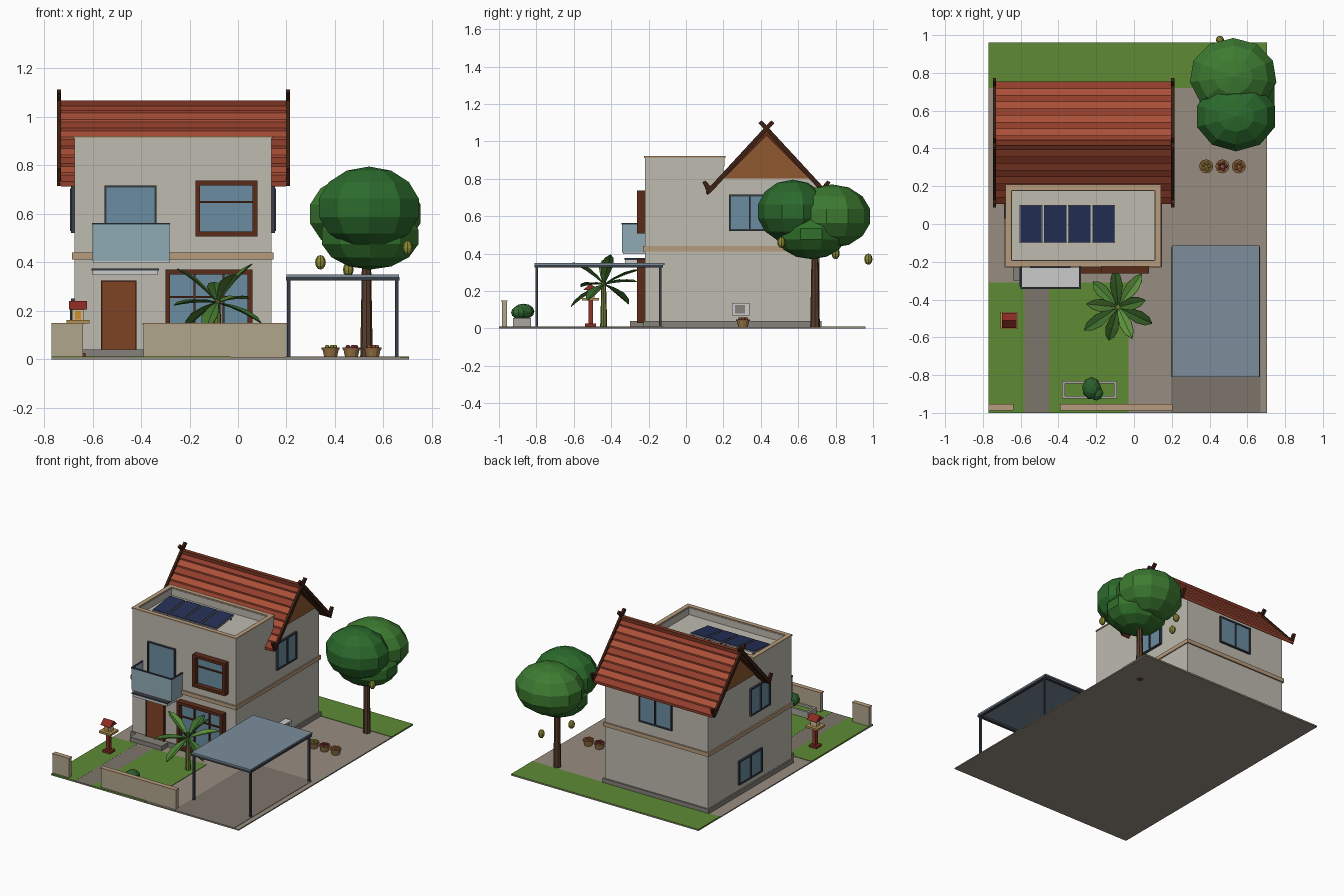
import bpy, bmesh, random
from math import sin, cos, pi, radians
from mathutils import Matrix, Vector

if "Cube" in bpy.data.objects:
    bpy.data.objects.remove(bpy.data.objects["Cube"])

random.seed(4)
mats = {}

def mat(hexcol):
    if hexcol not in mats:
        m = bpy.data.materials.new("mat_" + hexcol)
        c = [int(hexcol[i:i + 2], 16) / 255 for i in (0, 2, 4)]
        m.diffuse_color = [v ** 2.2 for v in c] + [1]
        m.use_nodes = True
        m.node_tree.nodes["Principled BSDF"].inputs["Base Color"].default_value = m.diffuse_color
        mats[hexcol] = m
    return mats[hexcol]

WALL, TRIM, PLINTH, BROWN, DARK = "BDB9AE", "B59A7C", "85807A", "5A3020", "3A4048"
GLASS, GREEN, PAVE, WHITE = "6A8CA0", "5F8A38", "968C80", "C4C6C8"

def finish(name, bm, col):
    bmesh.ops.recalc_face_normals(bm, faces=bm.faces)
    me = bpy.data.meshes.new(name)
    bm.to_mesh(me)
    bm.free()
    me.materials.append(mat(col))
    ob = bpy.data.objects.new(name, me)
    bpy.context.collection.objects.link(ob)
    return ob

def boxes(name, col, *specs, M=Matrix()):
    """Boxes given as (x0, x1, y0, y1, z0, z1) in one object."""
    bm = bmesh.new()
    for x0, x1, y0, y1, z0, z1 in specs:
        T = Matrix.Translation(((x0 + x1) / 2, (y0 + y1) / 2, (z0 + z1) / 2))
        bmesh.ops.create_cube(bm, size=1, matrix=M @ T @ Matrix.Diagonal((x1 - x0, y1 - y0, z1 - z0, 1)))
    return finish(name, bm, col)

def prism(name, col, pts, x0, x1):
    """Outline in (y, z) extruded along x."""
    bm = bmesh.new()
    f = bm.faces.new([bm.verts.new((x0, y, z)) for y, z in pts])
    r = bmesh.ops.extrude_face_region(bm, geom=[f])
    bmesh.ops.translate(bm, vec=(x1 - x0, 0, 0), verts=[v for v in r["geom"] if isinstance(v, bmesh.types.BMVert)])
    return finish(name, bm, col)

def ball(name, col, loc, rad, seg=10, rings=7):
    bm = bmesh.new()
    bmesh.ops.create_uvsphere(bm, u_segments=seg, v_segments=rings, radius=1,
                              matrix=Matrix.Translation(loc) @ Matrix.Diagonal((*rad, 1)))
    return finish(name, bm, col)

def cone(name, col, x, y, z0, z1, r0, r1, seg=10):
    bm = bmesh.new()
    bmesh.ops.create_cone(bm, cap_ends=True, segments=seg, radius1=r0, radius2=r1, depth=z1 - z0,
                          matrix=Matrix.Translation((x, y, (z0 + z1) / 2)))
    return finish(name, bm, col)

def ring(x0, x1, y0, y1, z0, z1, t):
    return [(x0, x1, y0, y0 + t, z0, z1), (x0, x1, y1 - t, y1, z0, z1),
            (x0, x0 + t, y0 + t, y1 - t, z0, z1), (x1 - t, x1, y0 + t, y1 - t, z0, z1)]

def window(name, x, y, turn, w, z0, z1, d, t, col, vert=(), horiz=()):
    """Frame, glazing bars and pane on a wall; local -y points outward."""
    M = Matrix.Translation((x, y, 0)) @ Matrix.Rotation(radians(turn), 4, 'Z')
    h = w / 2
    parts = [(-h, -h + t, -d, 0, z0, z1), (h - t, h, -d, 0, z0, z1),
             (-h + t, h - t, -d, 0, z0, z0 + t), (-h + t, h - t, -d, 0, z1 - t, z1)]
    parts += [(v - .004, v + .004, -.018, 0, z0 + t, z1 - t) for v in vert]
    parts += [(-h + t, h - t, -.018, 0, v - .004, v + .004) for v in horiz]
    boxes(name + "_frame", col, *parts, M=M)
    boxes(name + "_pane", GLASS, (-h + t, h - t, -.008, .002, z0 + t, z1 - t), M=M)

# Ground, lawns, path and driveway
boxes("paving", PAVE, (-.77, .705, -1, .96, 0, .008))
boxes("lawns", GREEN, (-.77, -.58, -1, -.31, .0005, .011), (-.45, -.03, -1, -.31, .0005, .011),
      (-.77, .705, .72, .96, .0005, .011))
boxes("path", "7C746A", (-.58, -.45, -1, -.32, .0005, .0105))
boxes("driveway", "7C746A", (.195, .67, -1, -.12, .0005, .0105))

# House walls
boxes("plinth", PLINTH, (-.685, .148, -.228, .725, .005, .04))
boxes("front_block", WALL, (-.675, .138, -.22, .2, .01, .865))
boxes("parapet", WALL, *ring(-.675, .138, -.22, .205, .865, .913, .03))
boxes("parapet_cap", TRIM, *ring(-.68, .143, -.225, .21, .912, .921, .032))
prism("rear_block", WALL, [(.19, .01), (.715, .01), (.715, .745), (.43, 1.03), (.19, .79)], -.675, .138)
boxes("wall_band", TRIM, (-.685, .146, -.23, .725, .412, .44))
for side, x in (("left", -.677), ("right", .14)):
    prism("gable_" + side, "8E5A34", [(.19, .8), (.67, .8), (.43, 1.04)], x - .006, x + .006)

# Gable roof: stepped tile courses on both slopes
prism("roof_deck", BROWN, [(.112, .722), (.43, 1.05), (.748, .722), (.748, .712), (.43, 1.03), (.112, .712)], -.73, .198)
N = 9
for s, side in ((-1, "front"), (1, "back")):
    for i in range(N):
        a, b = i / N * .32, (i + 1) / N * .32 + .004
        za, zb = 1.055 - a * 1.03, 1.055 - b * 1.03
        prism(f"tiles_{side}_{i}", "A8503A" if i % 2 else "90402F",
              [(.43 + s * a, za), (.43 + s * b, zb + .012), (.43 + s * b, zb - .006), (.43 + s * a, za - .008)], -.735, .2)
    # Bargeboards with crossed finials and upturned tips
    for x in (-.747, .197):
        outline = [(-.025, 1.112), (.3, .76), (.325, .79), (.342, .782), (.312, .715), (.29, .733), (-.043, 1.098)]
        prism(f"bargeboard_{side}", "40241A", [(.43 + s * d, z) for d, z in outline], x, x + .017)
boxes("ridge_cap", "7A3828", (-.735, .2, .415, .445, 1.045, 1.068))

# Solar panels on the flat roof
for i in range(4):
    M = Matrix.Translation((-.545 + i * .128, 0, .886)) @ Matrix.Rotation(radians(7), 4, 'X')
    boxes(f"solar_frame_{i}", "8A8E94", (-.06, .06, -.1, .1, -.006, .003), M=M)
    boxes(f"solar_cells_{i}", "2A3358", (-.056, .056, -.096, .096, 0, .006), M=M)
    boxes(f"solar_legs_{i}", DARK, *[(x - .004, x + .004, .08, .088, .86, .894) for x in (-.59 + i * .128, -.5 + i * .128)])

# Windows
window("front_upper_window", -.048, -.22, 0, .256, .507, .737, .043, .02, BROWN, horiz=(.648,))
window("front_lower_window", -.12, -.22, 0, .36, .03, .37, .043, .02, BROWN, vert=(-.06, .06), horiz=(.257,))
window("balcony_door", -.443, -.22, 0, .215, .41, .717, .014, .008, DARK)
window("right_window", .138, .34, 90, .22, .52, .715, .014, .01, DARK, vert=(0,))
window("left_upper_window", -.675, .14, -90, .22, .52, .715, .014, .01, DARK, vert=(0,))
window("left_lower_window", -.675, .25, -90, .26, .08, .25, .014, .01, DARK, vert=(0,))
window("back_window", -.265, .715, 180, .26, .52, .715, .014, .01, DARK, vert=(0,))

# Entrance and balcony
boxes("door_step", PLINTH, (-.64, -.39, -.3, -.22, .005, .04))
boxes("door_frame", "4A2A1C", (-.565, -.558, -.235, -.22, .04, .325), (-.425, -.418, -.235, -.22, .04, .325),
      (-.558, -.425, -.235, -.22, .318, .325))
boxes("door", "7E4528", (-.558, -.425, -.23, -.22, .04, .318))
boxes("door_canopy", WHITE, (-.6, -.33, -.325, -.22, .348, .366))
boxes("canopy_edge", DARK, (-.605, -.325, -.33, -.22, .366, .375))
boxes("balcony_floor", WHITE, (-.598, -.283, -.338, -.22, .398, .414))
boxes("balcony_glass", "8FAAB4", (-.6, -.282, -.342, -.335, .405, .555),
      (-.6, -.594, -.335, -.22, .405, .555), (-.288, -.282, -.335, -.22, .405, .555))
boxes("balcony_rail", DARK, (-.602, -.28, -.344, -.333, .555, .563),
      (-.602, -.592, -.333, -.22, .555, .563), (-.29, -.28, -.333, -.22, .555, .563))

# Wall-mounted cooling unit
boxes("cooling_unit", WHITE, (.138, .185, .245, .34, .07, .135))
boxes("cooling_grille", PLINTH, (.184, .188, .262, .315, .08, .125))

# Carport
boxes("carport_posts", DARK, *[(x - .007, x + .007, y - .007, y + .007, .008, .33)
                               for x in (.21, .655) for y in (-.797, -.137)])
boxes("carport_beams", DARK, *ring(.198, .667, -.81, -.122, .325, .34, .02))
boxes("carport_roof", "7A8C9A", (.2, .665, -.81, -.115, .34, .35))

# Front wall and planter
boxes("front_wall", "B0A48C", (-.77, -.64, -.985, -.957, .005, .145), (-.39, .2, -.985, -.957, .005, .145))
boxes("front_wall_cap", TRIM, (-.77, -.637, -.988, -.954, .143, .15), (-.393, .203, -.988, -.954, .143, .15))
boxes("planter", "A8A49C", *ring(-.38, -.09, -.925, -.83, .008, .055, .015))
boxes("planter_soil", GREEN, (-.365, -.105, -.91, -.845, .01, .04))
ball("planter_bush", "2F6030", (-.225, -.87, .09), (.05, .06, .042), 9, 6)
ball("planter_bush_small", "356B34", (-.2, -.895, .085), (.038, .04, .034), 8, 6)

# Shrine on a post
boxes("shrine_base", "7E3228", (-.69, -.63, -.54, -.48, .008, .025))
boxes("shrine_post", "8E362C", (-.672, -.648, -.522, -.498, .02, .15))
boxes("shrine_platform", "B09050", (-.707, -.613, -.555, -.465, .148, .162))
boxes("shrine_room", "C8B898", (-.685, -.635, -.53, -.49, .16, .215))
boxes("shrine_opening", "D09030", (-.672, -.648, -.534, -.529, .165, .2))
prism("shrine_roof", "8A2E28", [(-.55, .205), (-.51, .24), (-.47, .205)], -.698, -.622)

# Banana plant with folded leaves
cone("banana_stem", "6E7A3A", -.085, -.44, .008, .25, .019, .012, 8)
pitches = (55, 12, 30, -22, 48, 5, -25, 40, -15)
for i, p in enumerate(pitches):
    bm = bmesh.new()
    M = Matrix.Translation((-.085, -.44, .235)) @ Matrix.Rotation(2 * pi * i / 9 + .25, 4, 'Z') @ Matrix.Rotation(-radians(p), 4, 'Y')
    rows = []
    for t, w in ((0, .004), (.3, .022), (.6, .034), (.85, .024), (1, .002)):
        rows.append([bm.verts.new(M @ Vector((t * .215, k * w, -.03 * t * t + abs(k) * w * .35))) for k in (-1, 0, 1)])
    for a, b in zip(rows, rows[1:]):
        for k in (0, 1):
            bm.faces.new((a[k], b[k], b[k + 1], a[k + 1]))
    ob = finish(f"banana_leaf_{i}", bm, ("4A7A34", "5E9040", "3E6C30")[i % 3])
    ob.modifiers.new("thickness", 'SOLIDIFY').thickness = .003

# Fruit tree
cone("tree_trunk", "5A4030", .53, .69, 0, .45, .026, .018, 8)
ball("tree_crown_front", "2F6A30", (.54, .57, .625), (.222, .19, .17))
ball("tree_crown_back", "3F7A34", (.525, .78, .6), (.237, .21, .17), 11)
ball("tree_crown_low", "35702F", (.545, .67, .505), (.215, .19, .135))
for i, (x, y, z) in enumerate([(.34, .8, .4), (.455, .975, .37), (.7, .51, .46)]):
    ball(f"hanging_fruit_{i}", "8A8A38", (x, y, z), (.022, .022, .03), 8, 6)

# Fruit baskets
for i, x in enumerate((.382, .468, .555)):
    cone(f"basket_{i}", "9A7448", x, .305, .008, .043, .026, .034, 12)
    cone(f"basket_rim_{i}", "7E5C38", x, .305, .04, .048, .037, .037, 12)
    for k in range(5):
        a = 2 * pi * k / 5
        ball(f"basket_fruit_{i}_{k}", ("A0A040", "8C3440", "B06A40")[i],
             (x + .018 * cos(a), .305 + .018 * sin(a), .05), (.01, .01, .01), 7, 5)
